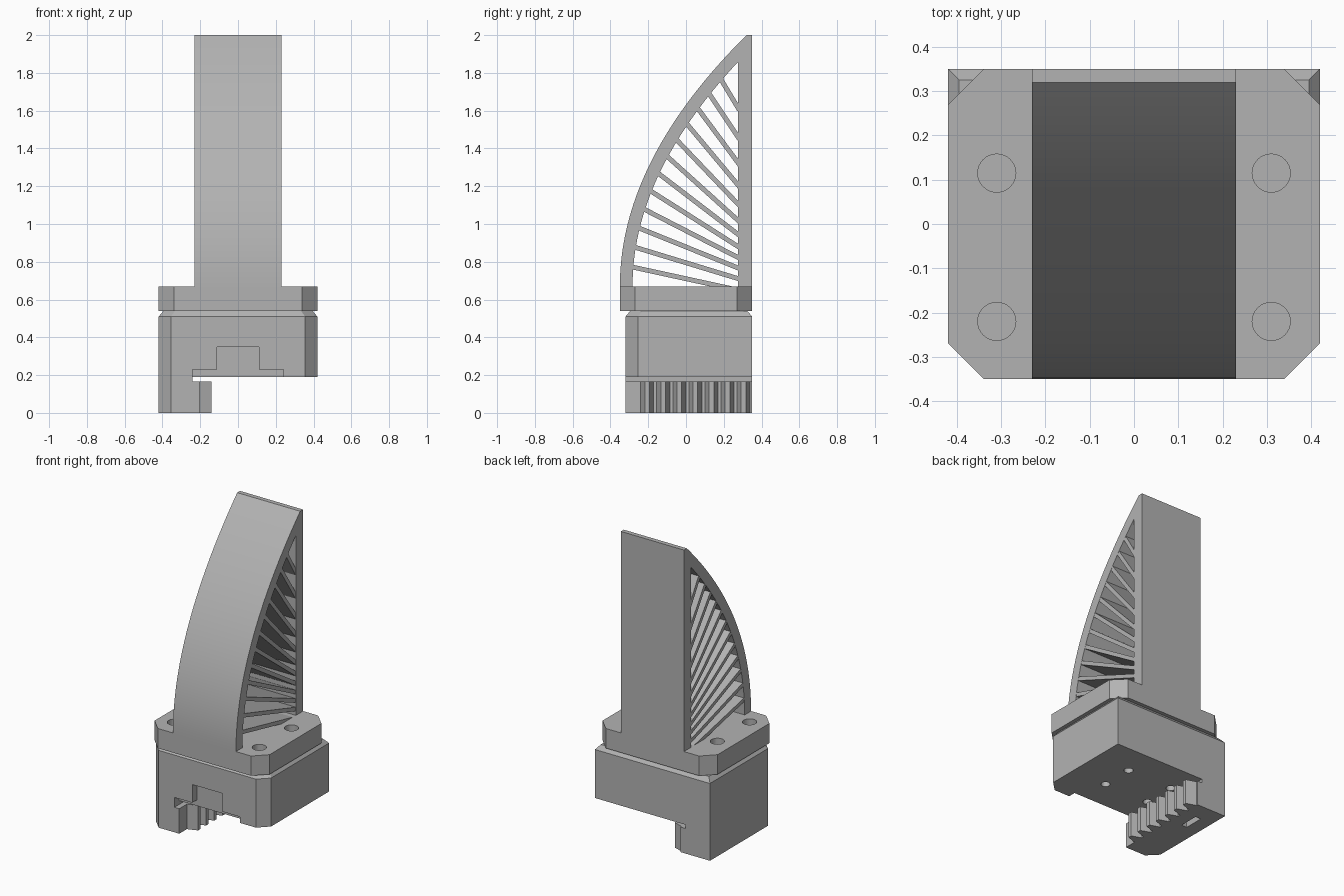
import bpy, math
from mathutils import Vector

cube = bpy.data.objects.get("Cube")
if cube:
    bpy.data.objects.remove(cube, do_unlink=True)

grey = bpy.data.materials.new("matte grey")
grey.use_nodes = True
colour = (0.45, 0.45, 0.45, 1)
grey.diffuse_color = colour
grey.node_tree.nodes["Principled BSDF"].inputs["Base Color"].default_value = colour


def make(name, verts, faces):
    mesh = bpy.data.meshes.new(name)
    mesh.from_pydata([tuple(v) for v in verts], [], faces)
    mesh.materials.append(grey)
    obj = bpy.data.objects.new(name, mesh)
    bpy.context.collection.objects.link(obj)
    bpy.context.view_layer.objects.active = obj
    bpy.ops.object.select_all(action="DESELECT")
    obj.select_set(True)
    bpy.ops.object.mode_set(mode="EDIT")
    bpy.ops.mesh.select_all(action="SELECT")
    bpy.ops.mesh.normals_make_consistent(inside=False)
    bpy.ops.object.mode_set(mode="OBJECT")
    return obj


def loft(name, rings):
    """Skin a list of equal-length rings and cap both ends."""
    n = len(rings[0])
    verts = [v for ring in rings for v in ring]
    faces = [list(range(n)), list(range(len(verts) - n, len(verts)))]
    for r in range(len(rings) - 1):
        for i in range(n):
            j = (i + 1) % n
            faces.append([r * n + i, r * n + j, (r + 1) * n + j, (r + 1) * n + i])
    return make(name, verts, faces)


def prism_z(name, outline, z0, z1):
    return loft(name, [[(x, y, z) for x, y in outline] for z in (z0, z1)])


def prism_x(name, outline, half):
    return loft(name, [[(x, y, z) for y, z in outline] for x in (-half, half)])


def box(name, x0, x1, y0, y1, z0, z1):
    return prism_z(name, [(x0, y0), (x1, y0), (x1, y1), (x0, y1)], z0, z1)


def drill(name, x, y, radius, z0, z1):
    ring = [(x + radius * math.cos(a * math.tau / 32),
             y + radius * math.sin(a * math.tau / 32)) for a in range(32)]
    return prism_z(name, ring, z0, z1)


def cut(target, cutters):
    bpy.context.view_layer.objects.active = target
    for cutter in cutters:
        cutter.hide_render = True
        mod = target.modifiers.new("cut", "BOOLEAN")
        mod.operation = "DIFFERENCE"
        mod.solver = "EXACT"
        mod.object = cutter
        bpy.ops.object.modifier_apply(modifier=mod.name)
        bpy.data.objects.remove(cutter, do_unlink=True)


W, BACK, FRONT = 0.42, 0.35, -0.32

# Base block with chamfered front corners and a bevelled top
outline = [(-W, BACK), (-W, -0.255), (-0.355, FRONT),
           (0.355, FRONT), (W, -0.255), (W, BACK)]
inset = [(x * 0.94, y - math.copysign(0.025, y)) for x, y in outline]
base = loft("base_block", [[(x, y, 0.19) for x, y in outline],
                           [(x, y, 0.51) for x, y in outline],
                           [(x, y, 0.54) for x, y in inset]])
# Stepped recess in the lower front edge, and blind holes underneath
cut(base, [box("recess_wide", -0.24, 0.24, -0.5, -0.27, 0.1, 0.23),
           box("recess_tall", -0.11, 0.11, -0.5, -0.27, 0.1, 0.35)])
cut(base, [drill("pin_hole", x, y, 0.028, 0.1, 0.28)
           for x in (-0.165, 0.165) for y in (-0.07, 0.145)])

# Toothed rack under one side, joined to the base by a neck
rack_outline = [(-W, BACK), (-W, -0.255), (-0.355, FRONT), (-0.205, FRONT)]
for k in range(7):
    y = -0.24 + 0.085 * k
    rack_outline += [(-0.205, y), (-0.14, y + 0.022),
                     (-0.14, y + 0.047), (-0.205, y + 0.069)]
rack_outline.append((-0.205, BACK))
rack = prism_z("toothed_rack", rack_outline, 0, 0.165)
cut(rack, [box("slot", -0.33, -0.29, 0.1, 0.23, -0.1, 0.06)])
prism_z("rack_neck", [(-W, BACK), (-W, -0.255), (-0.355, FRONT),
                      (-0.24, FRONT), (-0.24, BACK)], 0.165, 0.19)

# Mounting plate with clipped corners and four screw holes
c = 0.08
plate = prism_z("mounting_plate",
                [(-W + c, -BACK), (W - c, -BACK), (W, -BACK + c), (W, BACK - c),
                 (W - c, BACK), (-W + c, BACK), (-W, BACK - c), (-W, -BACK + c)],
                0.54, 0.67)
cut(plate, [drill("screw_hole", x, y, 0.043, 0.4, 0.8)
            for x in (-0.31, 0.31) for y in (-0.22, 0.115)])

# Fin: curved front shell
HALF, WALL, Z0, RISE = 0.23, 0.275, 0.67, 1.33


def outer(t):
    return Vector((-0.35 + 0.67 * t * t, Z0 + RISE * t))


def inner(t):
    normal = Vector((RISE, -1.34 * t)).normalized()
    return outer(t) + 0.067 * normal


steps = [i / 40 for i in range(41)]
inside = [inner(t) for t in steps if inner(t).x < WALL + 0.02]
shell_outline = [outer(t) for t in steps] + [Vector((WALL + 0.05, 1.9))]
shell_outline += inside[::-1]
shell = prism_x("curved_front_shell", shell_outline, HALF)
bpy.ops.object.shade_smooth_by_angle(angle=math.radians(25))

# Fin: straight back wall
prism_x("back_wall", [(WALL, 0.6), (BACK, 0.6), (BACK, 2.0),
                      (0.32, 2.0), (WALL, 1.92)], HALF)

# Fin: slanted ribs, steeper towards the tip
for k in range(12):
    t = 0.08 + 0.084 * k - 0.00125 * k * k
    direction = Vector((1, -(0.15 + 0.75 * t + 1.2 * t * t))).normalized()
    start = inner(t)
    length = (WALL - start.x) / direction.x
    a, b = start - direction * 0.02, start + direction * (length + 0.015)
    side = Vector((-direction.y, direction.x)) * 0.0125
    prism_x(f"rib_{k + 1}", [a - side, b - side, b + side, a + side], HALF - 0.001)
